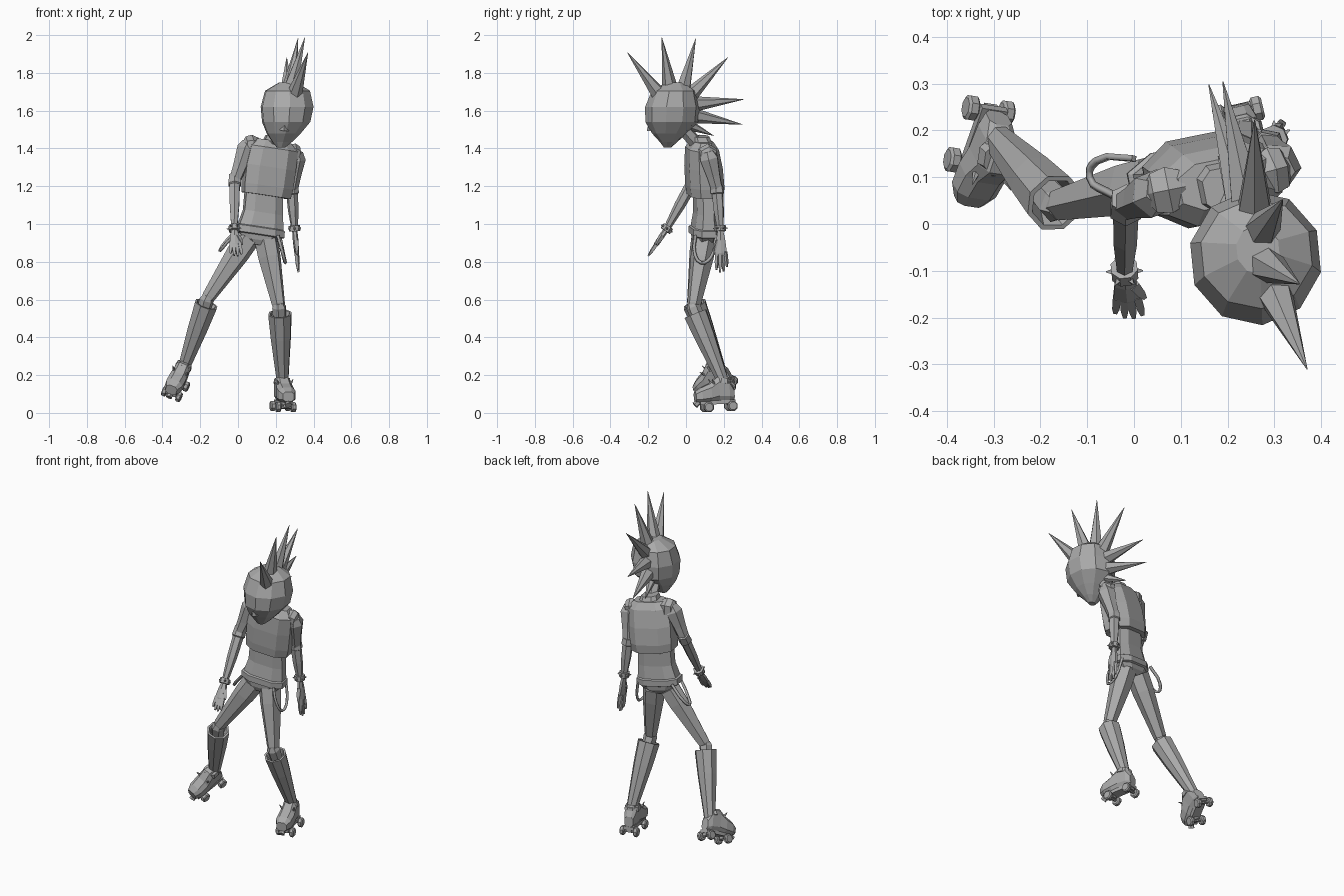
import bpy, bmesh
from math import cos, sin, pi, copysign
from mathutils import Vector as Vec

cube = bpy.data.objects.get("Cube")
if cube:
    bpy.data.objects.remove(cube, do_unlink=True)

grey = bpy.data.materials.new("plain_grey")
grey.use_nodes = True
grey.diffuse_color = (0.4, 0.4, 0.4, 1)
grey.node_tree.nodes["Principled BSDF"].inputs["Base Color"].default_value = (0.4, 0.4, 0.4, 1)


def loft(name, rings, sides=8, power=1.0):
    """Skin a row of rings, each (centre, half width vector, half depth vector)."""
    bm = bmesh.new()
    reach = cos(pi / sides) ** power
    loops = []
    for centre, across, deep in rings:
        loop = []
        for i in range(sides):
            angle = 2 * pi * (i + 0.5) / sides
            c, s = cos(angle), sin(angle)
            c = copysign(abs(c) ** power, c) / reach
            s = copysign(abs(s) ** power, s) / reach
            loop.append(bm.verts.new(centre + across * c + deep * s))
        loops.append(loop)
    for low, high in zip(loops, loops[1:]):
        for i in range(sides):
            j = (i + 1) % sides
            bm.faces.new((low[i], low[j], high[j], high[i]))
    bm.faces.new(loops[0][::-1])
    bm.faces.new(loops[-1])
    bmesh.ops.recalc_face_normals(bm, faces=bm.faces)
    mesh = bpy.data.meshes.new(name)
    bm.to_mesh(mesh)
    bm.free()
    mesh.materials.append(grey)
    obj = bpy.data.objects.new(name, mesh)
    bpy.context.collection.objects.link(obj)
    return obj


def tube(name, start, end, stops, sides=8):
    """Straight tube from start to end; stops are (fraction, radius)."""
    a, b = Vec(start), Vec(end)
    turn = (b - a).to_track_quat('Z', 'Y')
    u, v = turn @ Vec((1, 0, 0)), turn @ Vec((0, 1, 0))
    return loft(name, [(a.lerp(b, t), u * r, v * r) for t, r in stops], sides)


def body(name, rows, yaw, tilt=0.0, sides=8, power=0.7):
    """Level sections given as x, y, z, half width, half depth."""
    u, v = Vec((cos(yaw), sin(yaw), tilt)), Vec((-sin(yaw), cos(yaw), 0))
    return loft(name, [(Vec(r[:3]), u * r[3], v * r[4]) for r in rows], sides, power)


# Head, nose and neck
body("head", [
    (.265, -.055, 1.75, .045, .05), (.262, -.064, 1.705, .116, .112),
    (.26, -.072, 1.62, .136, .138), (.255, -.075, 1.54, .124, .134),
    (.242, -.088, 1.48, .088, .088), (.234, -.092, 1.435, .052, .045),
    (.228, -.098, 1.405, .022, .018)], 0.1, sides=10, power=1.0)
tube("nose", (.25, -.19, 1.545), (.244, -.183, 1.495), [(0, .004), (1, .018)], 4)
tube("neck", (.23, -.02, 1.51), (.19, .08, 1.4), [(0, .03), (.7, .032), (1, .045)], 6)

# Crest of spikes running over the head
crest = [((.3, -.145, 1.69), (.37, -.31, 1.907)), ((.28, -.085, 1.72), (.354, -.128, 1.987)),
         ((.272, -.015, 1.715), (.318, .052, 1.983)), ((.258, .025, 1.685), (.258, .222, 1.882)),
         ((.245, .04, 1.635), (.19, .305, 1.66)), ((.235, .035, 1.575), (.16, .298, 1.527)),
         ((.228, .015, 1.525), (.18, .145, 1.468))]
for i, (root, tip) in enumerate(crest):
    tube(f"hair_spike_{i}", root, tip, [(0, .036 if i < 6 else .025), (1, .001)], 6)

# Jacket, shirt, belt and hips
YAW, LEAN = 0.2, -0.15
body("jacket", [
    (.148, .1, 1.15, .1, .065), (.148, .1, 1.15, .124, .085), (.155, .1, 1.2, .13, .092),
    (.168, .093, 1.3, .132, .09), (.187, .085, 1.4, .125, .078),
    (.188, .088, 1.44, .09, .05)], YAW, LEAN)
body("shirt", [
    (.137, .1, 1.18, .097, .055), (.132, .1, 1.06, .103, .052),
    (.117, .096, .97, .12, .062)], YAW, LEAN)
body("belt", [
    (.117, .096, .985, .118, .062), (.117, .096, .98, .126, .07),
    (.115, .096, .945, .126, .07), (.115, .096, .94, .118, .06)], YAW, LEAN)
body("hips", [
    (.115, .096, .95, .118, .06), (.108, .094, .915, .09, .055),
    (.1, .09, .89, .04, .04)], YAW, LEAN)
body("collar", [(.19, .085, 1.42, .06, .055), (.195, .075, 1.465, .045, .045)], YAW, LEAN)


# Arms: shoulder cap, sleeve, elbow cuff, forearm, spiked wristband, hand
def arm(side, inner, shoulder, elbow, wrist, tip, spread):
    tube(side + "_shoulder", inner, shoulder, [(0, .035), (.6, .05), (1.15, .042), (1.4, .02)], 6)
    tube(side + "_sleeve", shoulder, elbow, [(-.1, .03), (.1, .046), (.6, .034), (1, .028)], 6)
    tube(side + "_forearm", elbow, wrist, [(-.1, .03), (.08, .033), (.1, .027), (.5, .025), (1, .015)], 6)
    w, t = Vec(wrist), Vec(tip)
    way = (t - w).normalized()
    tube(side + "_wristband", w - way * .022, w + way * .008, [(0, .02), (0, .028), (1, .028), (1, .02)], 8)
    thumb_way = Vec(spread)
    thumb_way = (thumb_way - way * thumb_way.dot(way)).normalized()
    flat = way.cross(thumb_way)
    for i in range(6):
        out = thumb_way * cos(i * pi / 3) + flat * sin(i * pi / 3)
        root = w - way * .007 + out * .026
        tube(f"{side}_wrist_stud_{i}", root, root + out * .014, [(0, .006), (1, .001)], 4)
    size = (t - w).length
    stages = [(0, .014, .012), (.25, .024, .013), (.55, .03, .011), (.6, .026, .008)]
    loft(side + "_palm", [(w.lerp(t, f), thumb_way * a, flat * b) for f, a, b in stages], 6)
    for i in range(4):
        offset = thumb_way * (i - 1.5)
        root = w + way * size * .52 + offset * .014
        end = root + way * size * (.36, .46, .48, .42)[i] + offset * .005
        tube(f"{side}_finger_{i}", root, end, [(0, .009), (.6, .008), (1, .004)], 4)
    root = w + way * size * .25 + thumb_way * .015
    tube(side + "_thumb", root, root + way * size * .32 + thumb_way * .022,
         [(0, .011), (.6, .009), (1, .004)], 4)


arm("right", (.11, .08, 1.415), (.05, .068, 1.415), (-.017, .04, 1.23),
    (-.02, -.105, .97), (-.01, -.2, .83), (1, 0, 0))
arm("left", (.26, .105, 1.38), (.308, .118, 1.365), (.285, .165, 1.18),
    (.3, .182, .97), (.32, .19, .745), (0, -1, 0))


# Legs: thigh, knee and flared boot shaft
def leg(side, hip, knee, top, ankle):
    tube(side + "_thigh", hip, knee, [(0, .056), (.25, .054), (.95, .032), (1.03, .024)], 6)
    tube(side + "_knee", knee, ankle, [(-.06, .022), (0, .034), (.3, .03)], 6)
    tube(side + "_boot_shaft", top, ankle,
         [(.12, .034), (0, .05), (0, .06), (.35, .052), (1, .03), (1.1, .02)], 8)


leg("right", (.05, .09, .92), (-.165, .04, .6), (-.168, .045, .575), (-.29, .18, .23))
leg("left", (.15, .1, .91), (.217, .04, .56), (.222, .05, .525), (.236, .195, .17))


# Roller skates built in a frame of forward, up and across
def skate(side, base, forward, up):
    base, f = Vec(base), Vec(forward).normalized()
    u = Vec(up)
    u = (u - f * u.dot(f)).normalized()
    r = f.cross(u)

    def at(along, high, across=0.0):
        return base + f * along + u * high + r * across

    shape = [(-.058, .09, .026, .03), (-.03, .115, .036, .065), (.025, .12, .04, .068),
             (.07, .102, .046, .05), (.12, .092, .045, .04), (.152, .085, .03, .026)]
    loft(side + "_skate_boot", [(at(a, h), r * w, u * d) for a, h, w, d in shape], 8, .7)
    loft(side + "_skate_plate", [(at(a, .05), r * .03, u * .01) for a in (-.06, .13)], 4)
    for end, along in (("heel", -.04), ("toe", .09)):
        tube(f"{side}_{end}_axle", at(along, .027, -.04), at(along, .027, .04), [(0, .008), (1, .008)], 6)
        loft(f"{side}_{end}_truck", [(at(along, h), r * .015, f * .016) for h in (.025, .055)], 4)
        for name, way in (("outer", -1), ("inner", 1)):
            tube(f"{side}_{end}_{name}_wheel", at(along, .027, way * .028), at(along, .027, way * .054),
                 [(0, .02), (.2, .026), (.8, .026), (1, .02)], 8)
    tube(side + "_toe_stop", at(.13, .06), at(.155, .04), [(0, .012), (1, .016)], 6)
    tube(side + "_ankle_strap", at(.0, .15), at(-.004, .175), [(0, .044), (1, .038)], 8)
    for name, way in (("outer", -1), ("inner", 1)):
        tube(f"{side}_{name}_stud", at(.045, .13, way * .025), at(.065, .175, way * .045),
             [(0, .01), (1, .001)], 5)


skate("right", (-.33, .222, .115), (-.3, -.85, -.42), (.3, -.3, .85))
skate("left", (.232, .2, .008), (.22, -.95, -.05), (0, 0, 1))


# Braces hanging in loops from the belt
def brace(name, points):
    curve = bpy.data.curves.new(name, 'CURVE')
    curve.dimensions = '3D'
    curve.bevel_depth = .009
    curve.bevel_resolution = 0
    curve.resolution_u = 3
    curve.use_fill_caps = True
    spline = curve.splines.new('BEZIER')
    spline.bezier_points.add(len(points) - 1)
    for knot, p in zip(spline.bezier_points, points):
        knot.co = p
        knot.handle_left_type = knot.handle_right_type = 'AUTO'
    curve.materials.append(grey)
    bpy.context.collection.objects.link(bpy.data.objects.new(name, curve))


brace("right_brace", [(.01, .04, .97), (-.06, .07, .9), (-.095, .1, .86), (-.08, .135, .89), (.0, .14, .975)])
brace("left_brace", [(.21, .05, .94), (.235, .045, .85), (.25, .08, .795), (.245, .13, .82), (.22, .16, .94)])
